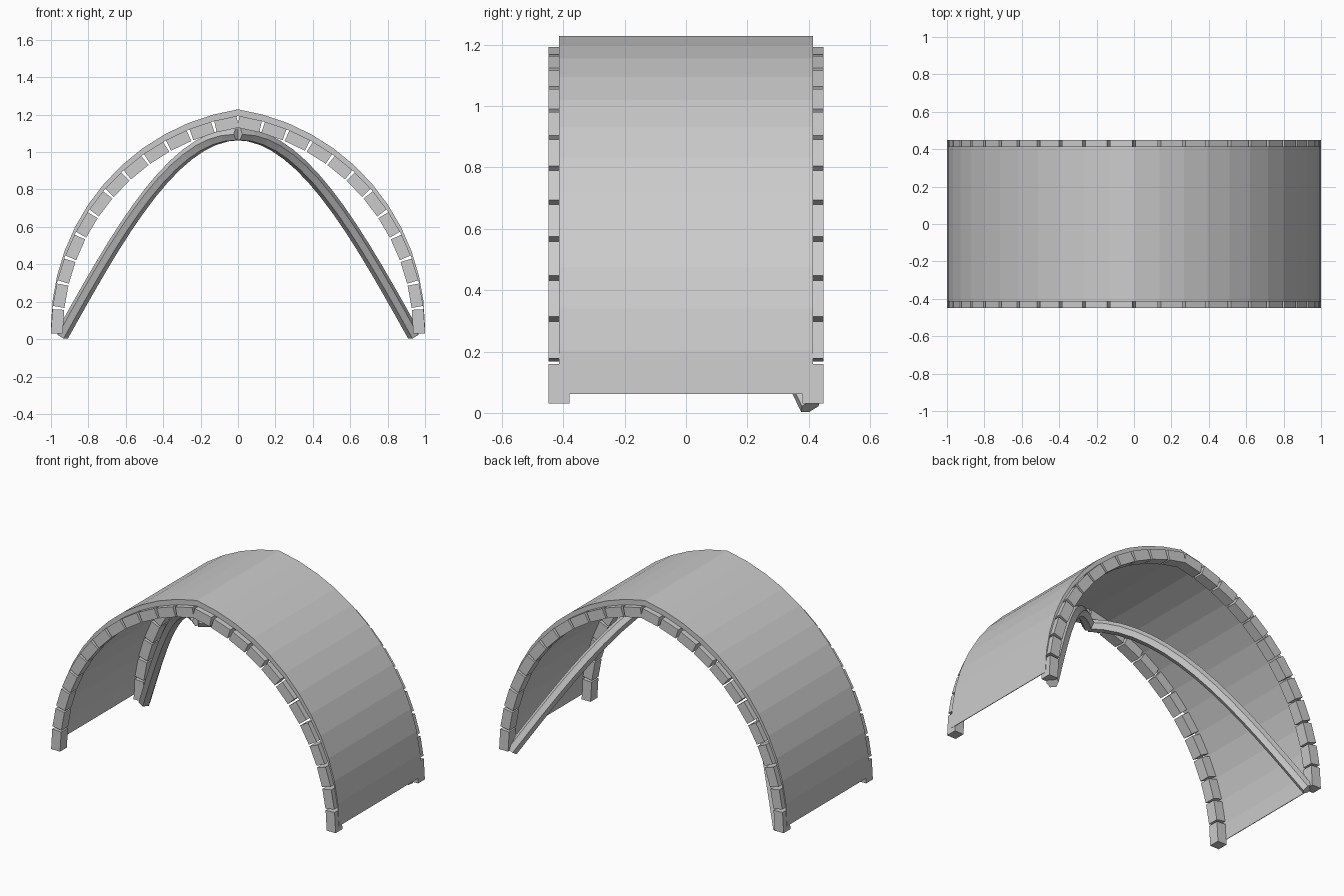
import bpy, bmesh, math
from mathutils import Vector

if "Cube" in bpy.data.objects:
    bpy.data.objects.remove(bpy.data.objects["Cube"])

C = 0.178           # arc centre offset past the middle (pointed arch)
R = 1.0 + C
A_TOP = math.acos(C / R)
N = 12              # segments per half arch


def arc(a, z0, r=R):
    return Vector((r * math.cos(a) - C, z0 + r * math.sin(a)))


def make(name, bm):
    bmesh.ops.recalc_face_normals(bm, faces=bm.faces)
    me = bpy.data.meshes.new(name)
    bm.to_mesh(me)
    bm.free()
    ob = bpy.data.objects.new(name, me)
    bpy.context.collection.objects.link(ob)
    return ob


def prism(bm, pts, y0, y1, sx=1):
    a = [bm.verts.new((sx * p[0], y0, p[1])) for p in pts]
    b = [bm.verts.new((sx * p[0], y1, p[1])) for p in pts]
    n = len(pts)
    bm.faces.new(a)
    bm.faces.new(b[::-1])
    for i in range(n):
        j = (i + 1) % n
        bm.faces.new((a[i], b[i], b[j], a[j]))


# vault shell: outer arch and the same arch dropped slightly inside it
def half(z0):
    pts = [arc(A_TOP * i / N, z0) for i in range(N + 1)]
    pts[0].y = 0.062
    pts[-1].x = 0
    return pts


def full(z0):
    h = half(z0)
    return h + [Vector((-p.x, p.y)) for p in h[-2::-1]]


outer, inner = full(0.064), full(0.028)
inner[0].x, inner[-1].x = 0.996, -0.996
bm = bmesh.new()
prism(bm, outer + inner[::-1], -0.414, 0.414)
make("vault_shell", bm)

# edge blocks along the front and back arches
for name, y0, y1 in (("front_arch_blocks", -0.448, -0.38), ("back_arch_blocks", 0.38, 0.448)):
    bm = bmesh.new()
    for i in range(N):
        p, q = arc(A_TOP * i / N, 0.03), arc(A_TOP * (i + 1) / N, 0.03)
        t = (q - p).normalized()
        n = Vector((-t.y, t.x)) * 0.063
        a = p + t * (0.0 if i == 0 else 0.009)
        b = q - t * 0.009
        quad = [a, b, b + n, a + n]
        if i == 0:
            quad[3].y = 0.03
        for s in (1, -1):
            prism(bm, quad, y0, y1, s)
    make(name, bm)


# moulded ribs rising from the back feet to the front crown
def rib(name, sx, steps=14, sides=12):
    path = []
    for i in range(steps + 1):
        t = i / steps
        path.append(Vector((sx * 0.94 * (1 - t), 0.405 - 0.805 * t,
                            0.022 + 1.073 * math.sin(math.pi / 2 * t))))
    bm = bmesh.new()
    rings = []
    for i, p in enumerate(path):
        d = (path[min(i + 1, steps)] - path[max(i - 1, 0)]).normalized()
        side = d.cross(Vector((0, 0, 1))).normalized()
        up = side.cross(d)
        ring = []
        for k in range(sides):
            a = 2 * math.pi * k / sides
            r = 0.036 if k % 2 == 0 else 0.031
            ring.append(bm.verts.new(p + r * (math.cos(a) * side + math.sin(a) * up)))
        rings.append(ring)
    for a, b in zip(rings, rings[1:]):
        for k in range(sides):
            j = (k + 1) % sides
            bm.faces.new((a[k], a[j], b[j], b[k]))
    bm.faces.new(rings[0])
    bm.faces.new(rings[-1])
    make(name, bm)


rib("right_rib", 1)
rib("left_rib", -1)
